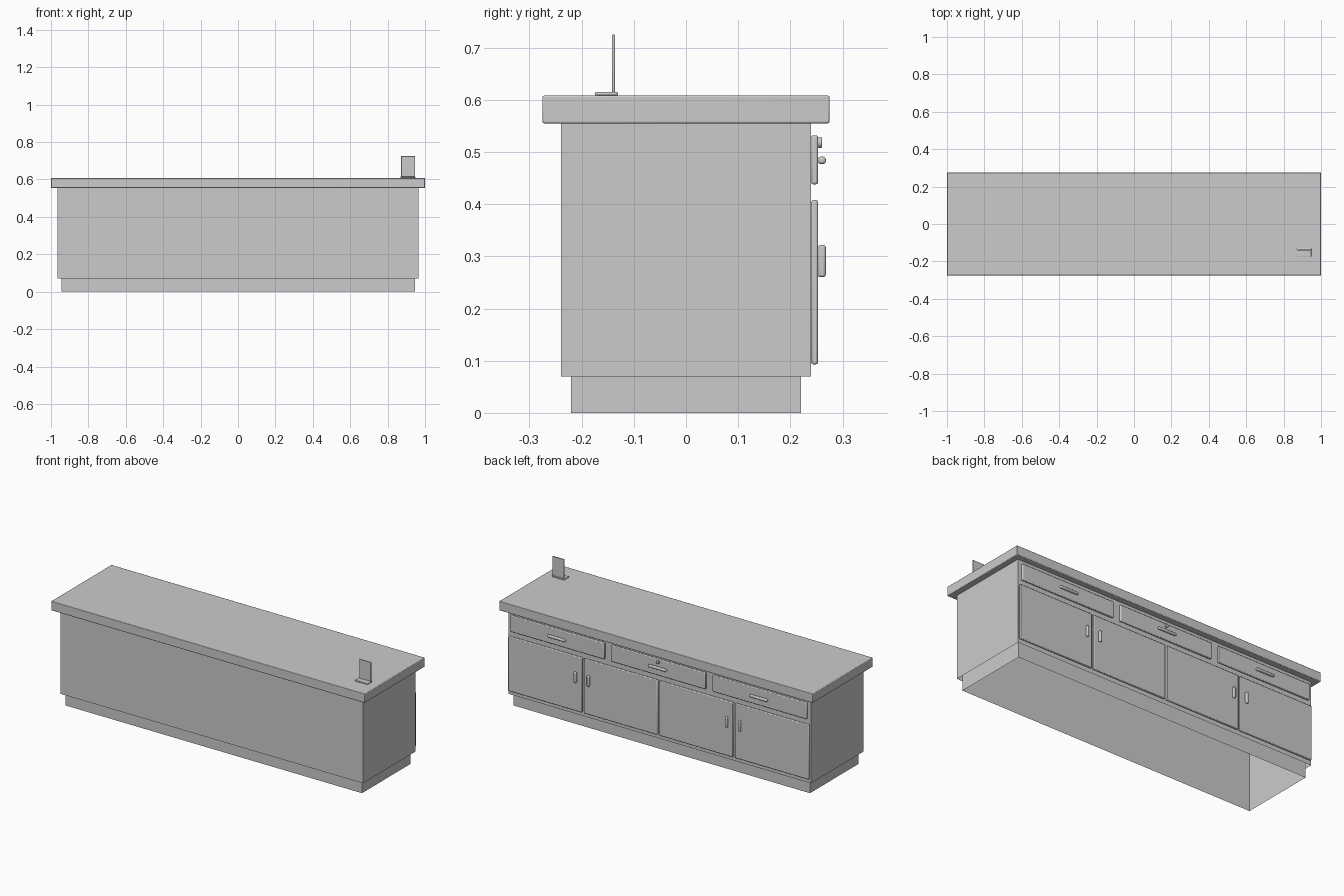
import bpy
import bmesh
from math import radians
from mathutils import Matrix, Vector

cube = bpy.data.objects.get("Cube")
if cube:
    bpy.data.objects.remove(cube, do_unlink=True)

grey = bpy.data.materials.new("plain grey")
grey.use_nodes = True
tone = (0.6, 0.6, 0.6, 1)
grey.diffuse_color = tone
grey.node_tree.nodes["Principled BSDF"].inputs["Base Color"].default_value = tone


def finish(name, bm, bevel=0, segments=2):
    """Turn a bmesh into a named object with softened edges."""
    mesh = bpy.data.meshes.new(name)
    bm.to_mesh(mesh)
    bm.free()
    mesh.materials.append(grey)
    obj = bpy.data.objects.new(name, mesh)
    bpy.context.collection.objects.link(obj)
    if bevel:
        mod = obj.modifiers.new("soft edges", "BEVEL")
        mod.width = bevel
        mod.segments = segments
        bpy.ops.object.select_all(action="DESELECT")
        obj.select_set(True)
        bpy.context.view_layer.objects.active = obj
        bpy.ops.object.shade_smooth_by_angle(angle=radians(35))
    return obj


def box(name, xs, ys, zs, bevel=0, segments=2, open_ends=()):
    """Box from its extents; open_ends lists the z directions left open."""
    bm = bmesh.new()
    size = [hi - lo for lo, hi in (xs, ys, zs)]
    middle = Vector([(lo + hi) / 2 for lo, hi in (xs, ys, zs)])
    bmesh.ops.create_cube(bm, size=1, matrix=Matrix.Translation(middle) @ Matrix.Diagonal((*size, 1)))
    bm.normal_update()
    gone = [f for f in bm.faces if any(f.normal.z * d > 0.9 for d in open_ends)]
    bmesh.ops.delete(bm, geom=gone, context="FACES")
    return finish(name, bm, bevel, segments)


def span(centre, width):
    return centre - width / 2, centre + width / 2


# Hollow cabinet shell, open underneath, with the plinth walls running up inside
box("plinth", (-0.945, 0.945), (-0.22, 0.22), (0, 0.555), open_ends=(-1, 1))
box("cabinet_body", (-0.965, 0.965), (-0.24, 0.24), (0.07, 0.555), open_ends=(-1,))
box("countertop", (-1, 1), (-0.275, 0.275), (0.555, 0.608), 0.003)

# Four doors in two pairs, handles beside the meeting edges
panel_y = (0.24, 0.253)
handle_y = (0.253, 0.268)
pitch = 0.4825
for i in range(4):
    x = (1.5 - i) * pitch
    box(f"door_{i + 1}", span(x, 0.471), panel_y, (0.093, 0.408), 0.004)
    side = -1 if i % 2 == 0 else 1
    box(f"door_handle_{i + 1}", span(x + side * (pitch / 2 - 0.042), 0.015),
        handle_y, (0.26, 0.322), 0.005, 3)

# Three drawers with horizontal handles
for i in range(3):
    x = (1 - i) * 0.645
    box(f"drawer_{i + 1}", span(x, 0.6), panel_y, (0.438, 0.532), 0.004)
    box(f"drawer_handle_{i + 1}", span(x, 0.115), handle_y, (0.477, 0.491), 0.005, 3)

# Round lock on the middle drawer
bm = bmesh.new()
bmesh.ops.create_cone(bm, cap_ends=True, segments=24, radius1=0.01, radius2=0.01, depth=0.009,
                      matrix=Matrix.Translation((0, 0.2565, 0.518)) @ Matrix.Rotation(radians(90), 4, "X"))
finish("drawer_lock", bm, 0.002)

# Small upright card stand on the worktop
box("stand_base", (0.868, 0.949), (-0.175, -0.13), (0.608, 0.615), 0.003)
box("stand_plate", (0.872, 0.947), (-0.142, -0.136), (0.613, 0.725), 0.002)
